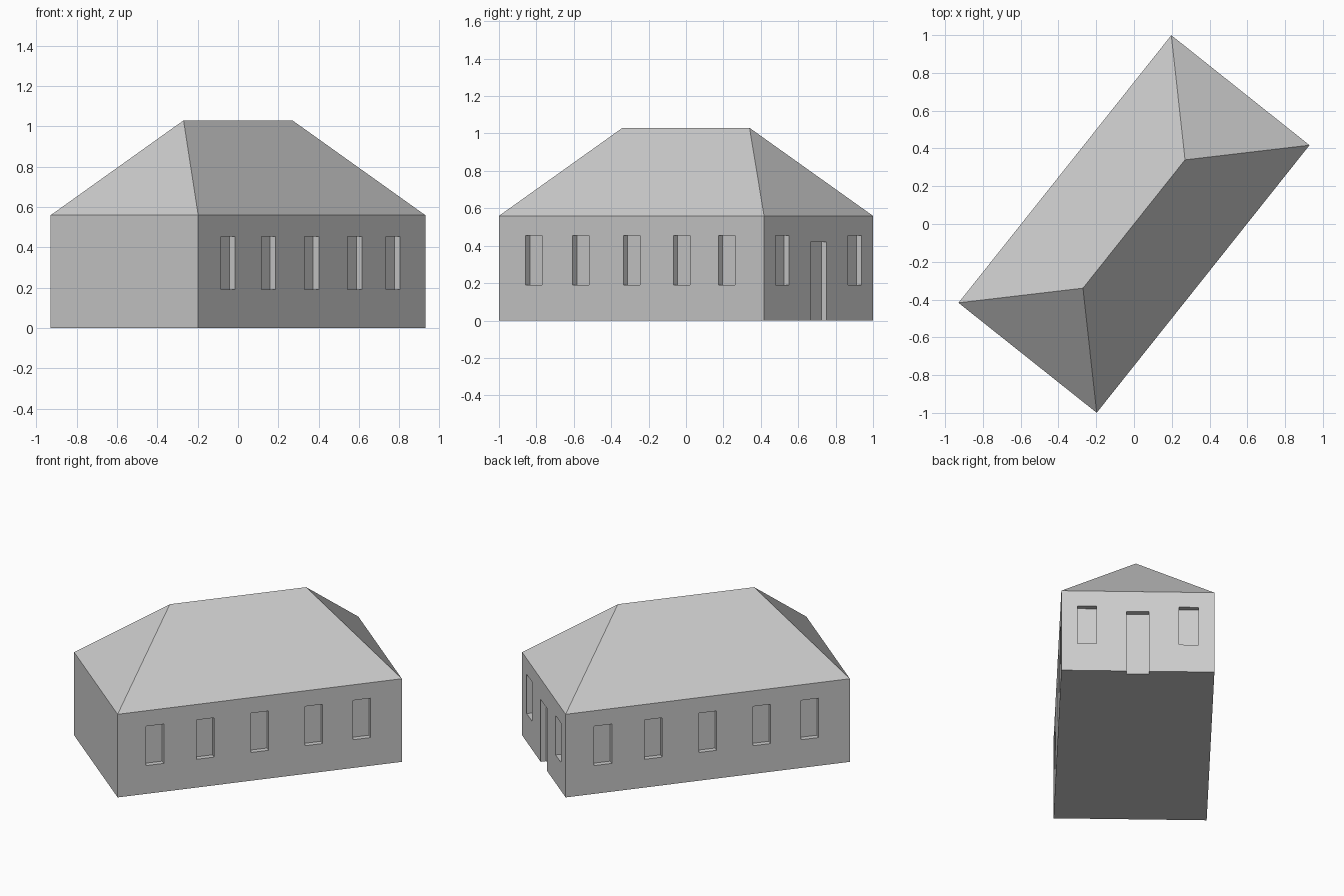
import bpy, bmesh, math
from mathutils import Matrix, Vector

if "Cube" in bpy.data.objects:
    bpy.data.objects.remove(bpy.data.objects["Cube"])

# Main dimensions, in the house's own frame (long side along x)
L, W = 0.905, 0.4675          # half length, half width
WALL_H, RIDGE_H, RIDGE = 0.56, 1.03, 0.434
DEPTH = 0.035                 # recess depth of windows and door
TURN = Matrix.Rotation(math.radians(51.5), 4, 'Z')

grey = bpy.data.materials.new("light_grey")
grey.diffuse_color = (0.604, 0.604, 0.604, 1)
grey.use_nodes = True
grey.node_tree.nodes["Principled BSDF"].inputs["Base Color"].default_value = grey.diffuse_color


def add_box(bm, x0, x1, y0, y1, z0, z1):
    size = Matrix.Diagonal((x1 - x0, y1 - y0, z1 - z0, 1))
    centre = Matrix.Translation(((x0 + x1) / 2, (y0 + y1) / 2, (z0 + z1) / 2))
    bmesh.ops.create_cube(bm, size=1, matrix=centre @ size)


def make_object(name, bm):
    bmesh.ops.recalc_face_normals(bm, faces=bm.faces)
    bm.transform(TURN)
    mesh = bpy.data.meshes.new(name)
    bm.to_mesh(mesh)
    bm.free()
    mesh.materials.append(grey)
    obj = bpy.data.objects.new(name, mesh)
    bpy.context.collection.objects.link(obj)
    return obj


# Walls
bm = bmesh.new()
add_box(bm, -L, L, -W, W, 0, WALL_H)
walls = make_object("walls", bm)

# Cutter for the recessed openings
bm = bmesh.new()
half, sill, head = 0.056, 0.19, 0.455
for u in (-0.667, -0.346, 0, 0.343, 0.649):      # long sides
    add_box(bm, u - half, u + half, -W - 0.1, -W + DEPTH, sill, head)
    add_box(bm, -u - half, -u + half, W - DEPTH, W + 0.1, sill, head)
for v in (-0.311, 0.311):                        # end windows
    add_box(bm, L - DEPTH, L + 0.1, v - 0.059, v + 0.059, sill, head)
add_box(bm, L - DEPTH, L + 0.1, -0.068, 0.068, -0.1, 0.42)   # door
cutter = make_object("opening_cutter", bm)
cutter.hide_render = True

mod = walls.modifiers.new("openings", 'BOOLEAN')
mod.operation = 'DIFFERENCE'
mod.solver = 'EXACT'
mod.object = cutter
bpy.context.view_layer.objects.active = walls
bpy.ops.object.modifier_apply(modifier=mod.name)
bpy.data.objects.remove(cutter)

# Hipped roof
bm = bmesh.new()
a, b, c, d = [bm.verts.new((x, y, WALL_H))
              for x, y in ((-L, -W), (L, -W), (L, W), (-L, W))]
r0, r1 = [bm.verts.new((x, 0, RIDGE_H)) for x in (-RIDGE, RIDGE)]
for face in ((a, b, r1, r0), (b, c, r1), (c, d, r0, r1), (d, a, r0)):
    bm.faces.new(face)
make_object("hipped_roof", bm)
